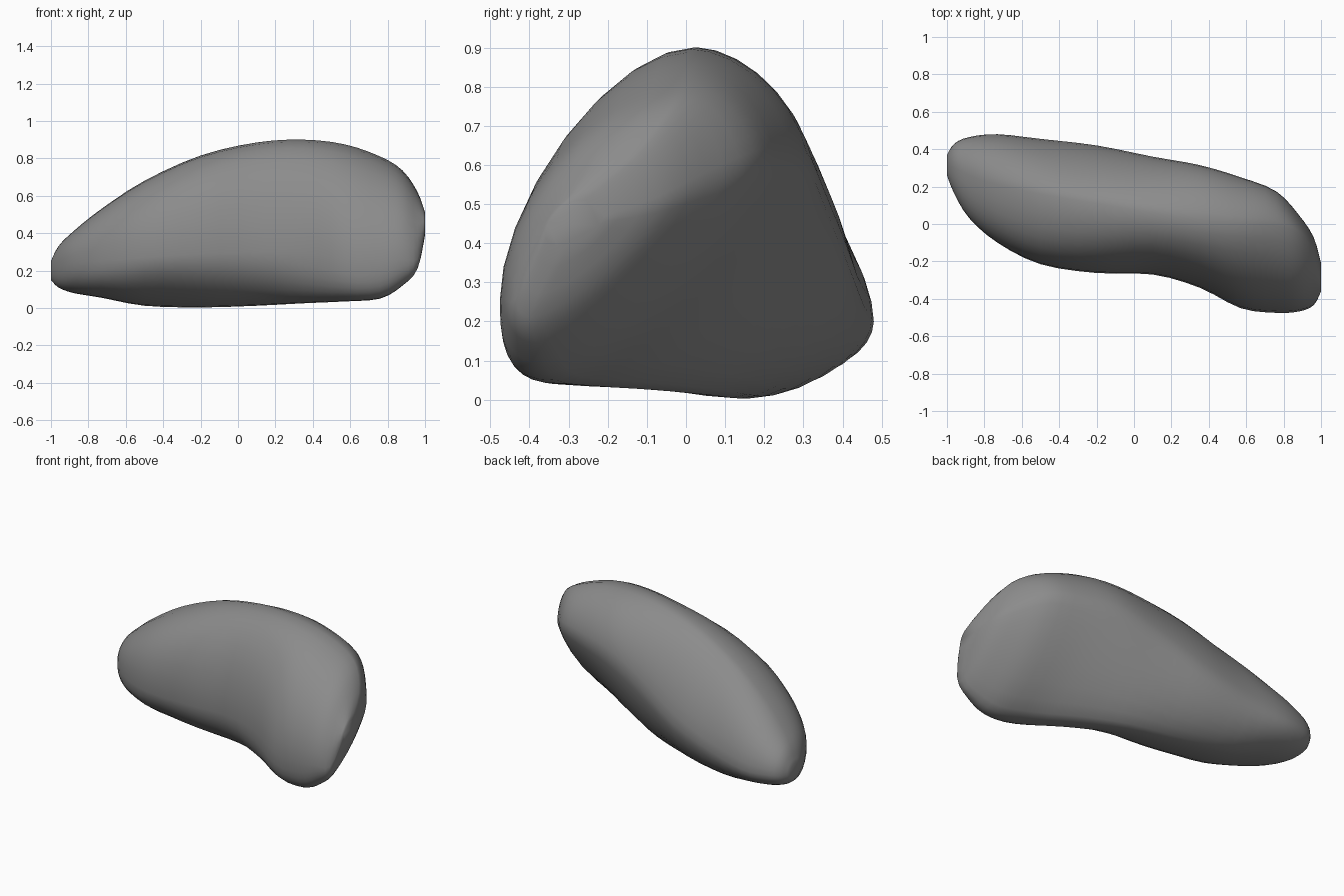
import bpy, math

if "Cube" in bpy.data.objects:
    bpy.data.objects.remove(bpy.data.objects["Cube"])

# Cross-sections along x:
# x, top z, top y, back y, back z, front y, front z, bottom z, bottom y
SECTIONS = [
    (-1.00, .25, .31, .37, .20, .26, .21, .15, .32),
    (-.96, .33, .30, .43, .20, .16, .22, .11, .29),
    (-.88, .41, .26, .465, .20, .03, .24, .08, .26),
    (-.73, .53, .21, .48, .20, -.10, .25, .055, .24),
    (-.50, .68, .16, .455, .24, -.215, .27, .012, .20),
    (-.20, .815, .11, .42, .33, -.262, .29, .003, .14),
    (.10, .885, .06, .36, .48, -.27, .30, .012, .06),
    (.35, .90, .02, .315, .58, -.34, .30, .025, -.08),
    (.57, .875, .00, .25, .60, -.45, .26, .035, -.23),
    (.76, .81, -.01, .175, .60, -.475, .25, .05, -.33),
    (.88, .735, -.05, .05, .55, -.468, .26, .12, -.37),
    (.96, .62, -.14, -.07, .50, -.435, .26, .21, -.39),
    (1.00, .51, -.27, -.21, .46, -.36, .42, .39, -.31),
]
# Roundness of each quarter along x
BACK_TOP = [(-1, 2), (-.7, 1.7), (-.4, 1.5), (0, 1.6), (.4, 1.8), (1, 1.8)]
FRONT_TOP = [(-1, 2.4), (-.75, 2.6), (-.3, 2.4), (.2, 2.0), (.6, 1.75), (1, 1.85)]
BACK_LOW = [(-1, 2.1), (-.6, 1.9), (-.1, 1.6), (.5, 1.4), (1, 1.3)]
FRONT_LOW = [(-1, 2.2), (-.8, 2.4), (-.45, 1.8), (.2, 2), (.65, 3.2), (.85, 2.6), (1, 2)]
SEG, STEPS = 32, 3


def spline(a, b, c, d, t):
    return tuple(.5 * (2*q + (r-p)*t + (2*p-5*q+4*r-s)*t*t + (3*q-p-3*r+s)*t**3)
                 for p, q, r, s in zip(a, b, c, d))


def lookup(keys, x):
    for (x0, v0), (x1, v1) in zip(keys, keys[1:]):
        if x <= x1:
            return v0 + (v1 - v0) * (x - x0) / (x1 - x0)
    return keys[-1][1]


def ring(s):
    """Closed outline with separately rounded quarters between its extremes."""
    x, zt, yt, yb, zb, yf, zf, z0, y0 = s
    pts = []
    for i in range(SEG):
        a = 2 * math.pi * i / SEG
        c, w = math.cos(a), math.sin(a)
        back, up = c >= 0, w >= 0
        keys = (BACK_TOP if back else FRONT_TOP) if up else (BACK_LOW if back else FRONT_LOW)
        e = 2 / lookup(keys, x)
        side_y, side_z = (yb, zb) if back else (yf, zf)
        pole_y, pole_z = (yt, zt) if up else (y0, z0)
        pts.append((x, pole_y + (side_y - pole_y) * abs(c) ** e,
                    side_z + (pole_z - side_z) * abs(w) ** e))
    return pts


# Refine the sections along the length
rows = []
last = len(SECTIONS) - 1
for i in range(last):
    quad = [SECTIONS[min(max(j, 0), last)] for j in range(i - 1, i + 3)]
    rows += [spline(*quad, k / STEPS) for k in range(STEPS)]
rows.append(SECTIONS[-1])

# Skin the outlines and close both ends
verts = [p for r in rows for p in ring(r)]
faces = []
for r in range(len(rows) - 1):
    for i in range(SEG):
        j = (i + 1) % SEG
        a, b = r * SEG, (r + 1) * SEG
        faces.append((a + i, b + i, b + j, a + j))
faces.append(tuple(range(SEG)))
faces.append(tuple(reversed(range(len(verts) - SEG, len(verts)))))

mesh = bpy.data.meshes.new("boulder")
mesh.from_pydata(verts, [], faces)
boulder = bpy.data.objects.new("boulder", mesh)
bpy.context.collection.objects.link(boulder)

# Dark stone colour
stone = bpy.data.materials.new("dark_stone")
stone.diffuse_color = (.26, .26, .26, 1)
stone.use_nodes = True
stone.node_tree.nodes["Principled BSDF"].inputs["Base Color"].default_value = stone.diffuse_color
mesh.materials.append(stone)

# Consistent outward normals and smooth shading
bpy.context.view_layer.objects.active = boulder
boulder.select_set(True)
bpy.ops.object.mode_set(mode='EDIT')
bpy.ops.mesh.select_all(action='SELECT')
bpy.ops.mesh.normals_make_consistent(inside=False)
bpy.ops.object.mode_set(mode='OBJECT')
bpy.ops.object.shade_smooth()
